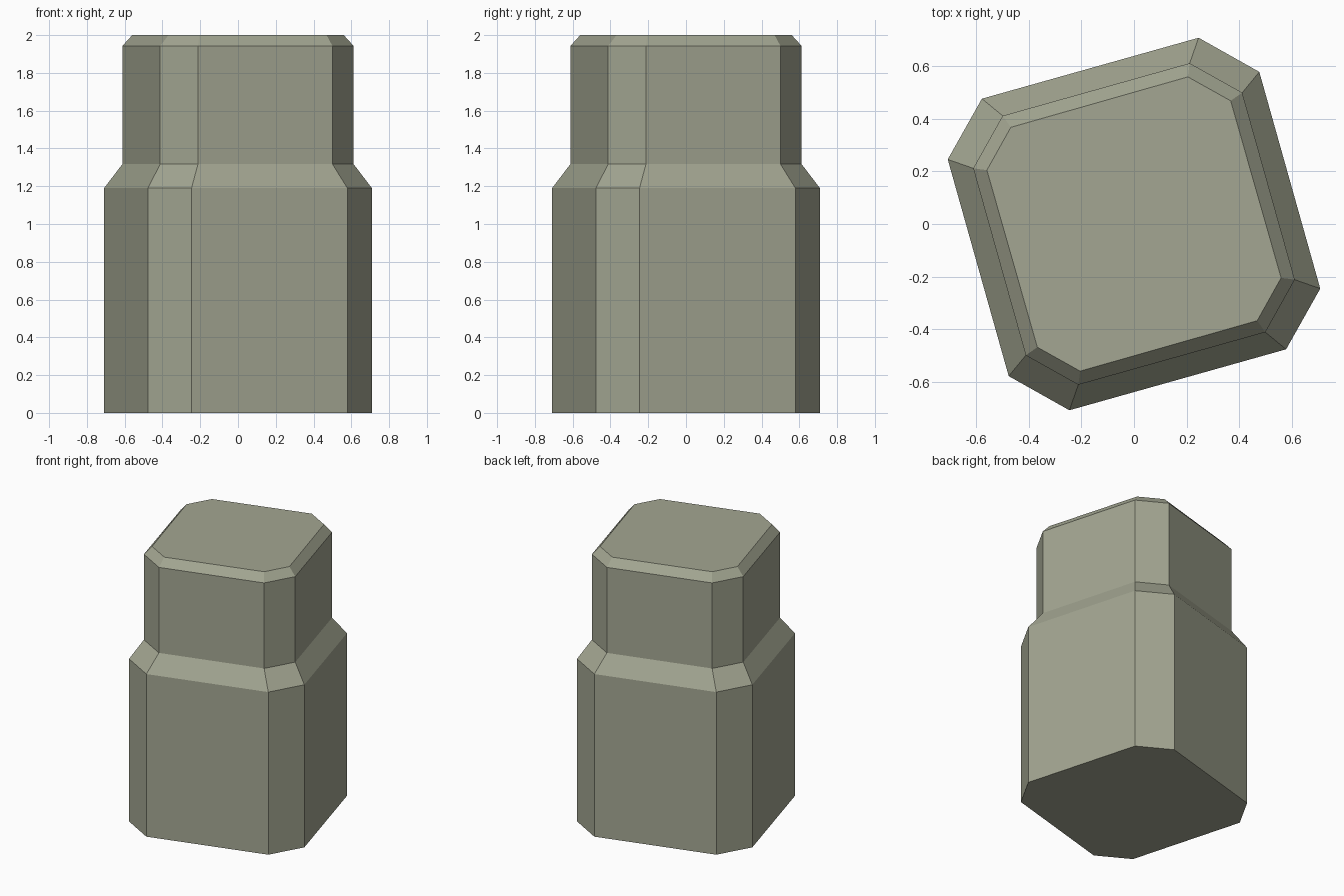
import bpy, bmesh

if "Cube" in bpy.data.objects:
    bpy.data.objects.remove(bpy.data.objects["Cube"])

# Single flat grey-green colour
mat = bpy.data.materials.new("grey green")
mat.diffuse_color = (0.366, 0.381, 0.287, 1)
mat.use_nodes = True
mat.node_tree.nodes["Principled BSDF"].inputs["Base Color"].default_value = mat.diffuse_color

# Each level: height and two corner points, repeated every quarter turn
levels = [
    (0.0,   (0.246, 0.709), (0.477, 0.579)),   # base
    (1.19,  (0.246, 0.709), (0.477, 0.579)),   # shoulder bottom
    (1.317, (0.212, 0.612), (0.412, 0.50)),    # shoulder top
    (1.943, (0.212, 0.612), (0.412, 0.50)),    # bevel bottom
    (2.0,   (0.205, 0.56),  (0.368, 0.469)),   # top
]


def ring(bm, z, a, b):
    verts = []
    for _ in range(4):
        verts += [bm.verts.new((*a, z)), bm.verts.new((*b, z))]
        a, b = (a[1], -a[0]), (b[1], -b[0])
    return verts


# Stepped block with chamfered corners
bm = bmesh.new()
rings = [ring(bm, *lv) for lv in levels]
for lo, hi in zip(rings, rings[1:]):
    for i in range(8):
        j = (i + 1) % 8
        bm.faces.new((lo[i], lo[j], hi[j], hi[i]))
bm.faces.new(rings[0])
bm.faces.new(rings[-1])
bmesh.ops.recalc_face_normals(bm, faces=bm.faces)

me = bpy.data.meshes.new("stepped_block")
bm.to_mesh(me)
bm.free()
me.materials.append(mat)
bpy.context.collection.objects.link(bpy.data.objects.new("stepped_block", me))
